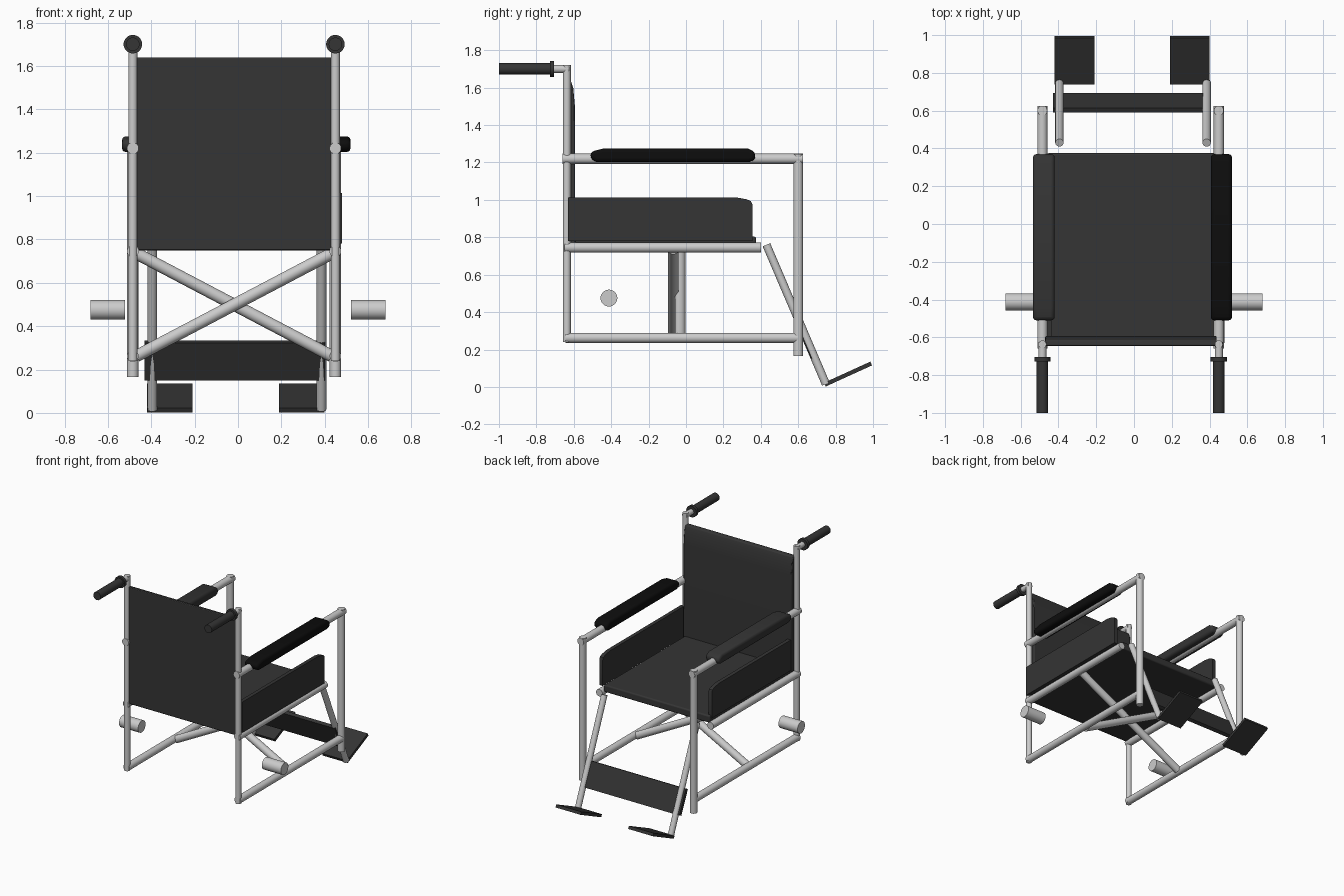
import bpy, bmesh, math
from mathutils import Vector

if "Cube" in bpy.data.objects:
    bpy.data.objects.remove(bpy.data.objects["Cube"])


def mat(name, v):
    m = bpy.data.materials.new(name)
    m.diffuse_color = (v, v, v, 1)
    m.use_nodes = True
    m.node_tree.nodes["Principled BSDF"].inputs["Base Color"].default_value = m.diffuse_color
    return m


FABRIC = mat("dark_fabric", 0.035)
BLACK = mat("black_pad", 0.004)
CX, HW = -0.018, 0.467      # frame centre and half width


def finish(bm, name, material=None, smooth=True, bevel=0, seg=3):
    bmesh.ops.recalc_face_normals(bm, faces=bm.faces)
    me = bpy.data.meshes.new(name)
    bm.to_mesh(me)
    bm.free()
    ob = bpy.data.objects.new(name, me)
    bpy.context.collection.objects.link(ob)
    if material:
        me.materials.append(material)
    if bevel:
        b = ob.modifiers.new("bevel", 'BEVEL')
        b.width, b.segments = bevel, seg
    if smooth:
        bpy.ops.object.select_all(action='DESELECT')
        bpy.context.view_layer.objects.active = ob
        ob.select_set(True)
        bpy.ops.object.shade_smooth_by_angle(angle=math.radians(35))
    return ob


def tube(name, a, b, r, material=None, sides=20):
    a, b = Vector(a), Vector(b)
    bm = bmesh.new()
    bmesh.ops.create_cone(bm, cap_ends=True, segments=sides, radius1=r, radius2=r, depth=(b - a).length)
    rot = (b - a).to_track_quat('Z', 'Y').to_matrix()
    bmesh.ops.rotate(bm, matrix=rot, verts=bm.verts)
    bmesh.ops.translate(bm, vec=(a + b) / 2, verts=bm.verts)
    return finish(bm, name, material)


def slab(name, profile, x0, x1, material, bevel=0, seg=3):
    """Side profile of (y, z) points extruded from x0 to x1."""
    bm = bmesh.new()
    f = bm.faces.new([bm.verts.new((x0, y, z)) for y, z in profile])
    g = bmesh.ops.extrude_face_region(bm, geom=[f])
    vs = [v for v in g["geom"] if isinstance(v, bmesh.types.BMVert)]
    bmesh.ops.translate(bm, vec=(x1 - x0, 0, 0), verts=vs)
    return finish(bm, name, material, True, bevel, seg)


def rect(y0, y1, z0, z1):
    return [(y0, z0), (y1, z0), (y1, z1), (y0, z1)]


def strip(a, b, t):
    """Slanted rectangle profile around the line a-b with thickness t."""
    a, b = Vector(a), Vector(b)
    d = (b - a).normalized()
    n = Vector((-d.y, d.x)) * t / 2
    return [tuple(p) for p in (a + n, a - n, b - n, b + n)]


for s, side in ((-1, "left"), (1, "right")):
    x = CX + s * HW
    # side frame
    tube(f"rear_upright_{side}", (x, -.637, .24), (x, -.637, 1.72), .021)
    tube(f"front_upright_{side}", (x, .6, .165), (x, .6, 1.245), .026)
    tube(f"arm_rail_{side}", (x, -.66, 1.22), (x, .625, 1.22), .027)
    tube(f"seat_rail_{side}", (x, -.65, .745), (x, .4, .745), .027)
    tube(f"lower_rail_{side}", (x, -.645, .262), (x, .6, .262), .027)
    # push handle
    tube(f"handle_stub_{side}", (x, -.625, 1.7), (x, -.73, 1.7), .021)
    tube(f"handle_grip_{side}", (x, -.71, 1.7), (x, -1, 1.7), .031, FABRIC)
    tube(f"grip_flange_{side}", (x, -.705, 1.7), (x, -.728, 1.7), .043, FABRIC)
    # armrest pad with tapered ends
    pad = [(-.51, 1.22), (-.48, 1.203), (.34, 1.203), (.37, 1.215),
           (.37, 1.255), (.33, 1.275), (-.44, 1.275), (-.51, 1.257)]
    slab(f"arm_pad_{side}", pad, x + s * .07 if s > 0 else x - .05, x - .042 if s > 0 else x + .065,
         BLACK if s > 0 else FABRIC, .018)
    # axle stub
    tube(f"axle_{side}", (s * .52, -.412, .475), (s * .68, -.412, .475), .045, sides=28)
    # leg rest and footplate
    lx = CX / 2 + .004 + s * .39
    tube(f"leg_tube_{side}", (lx, .43, .76), (lx, .748, .015), .022)
    f0 = -.42 if s < 0 else .19
    slab(f"footplate_{side}", strip((.742, .012), (.99, .125), .022), f0, f0 + .21, FABRIC)
    # cross brace
    yb = -.03 if s < 0 else -.068
    tube(f"cross_brace_{side}", (CX - s * .45, yb, .262), (CX + s * .45, yb, .735), .028)
    # side guard with a rounded front top corner
    guard = [(-.63, .78), (.355, .78), (.355, .975), (.348, .992),
             (.325, 1.003), (.27, 1.013), (-.63, 1.013)]
    g0 = -.466 if s < 0 else .452
    slab(f"side_guard_{side}", guard, g0, g0 + .028, FABRIC)

# seat and backrest
slab("seat", rect(-.63, .375, .748, .803), -.46, .43, FABRIC, .01)
back = [(-.645, .75), (-.592, .75), (-.594, 1.5), (-.603, 1.6),
        (-.615, 1.635), (-.645, 1.64)]
slab("backrest", back, -.47, .438, FABRIC, .006, 2)
# calf strap
slab("calf_strap", strip((.603, .328), (.682, .155), .026), -.43, .402, FABRIC)
